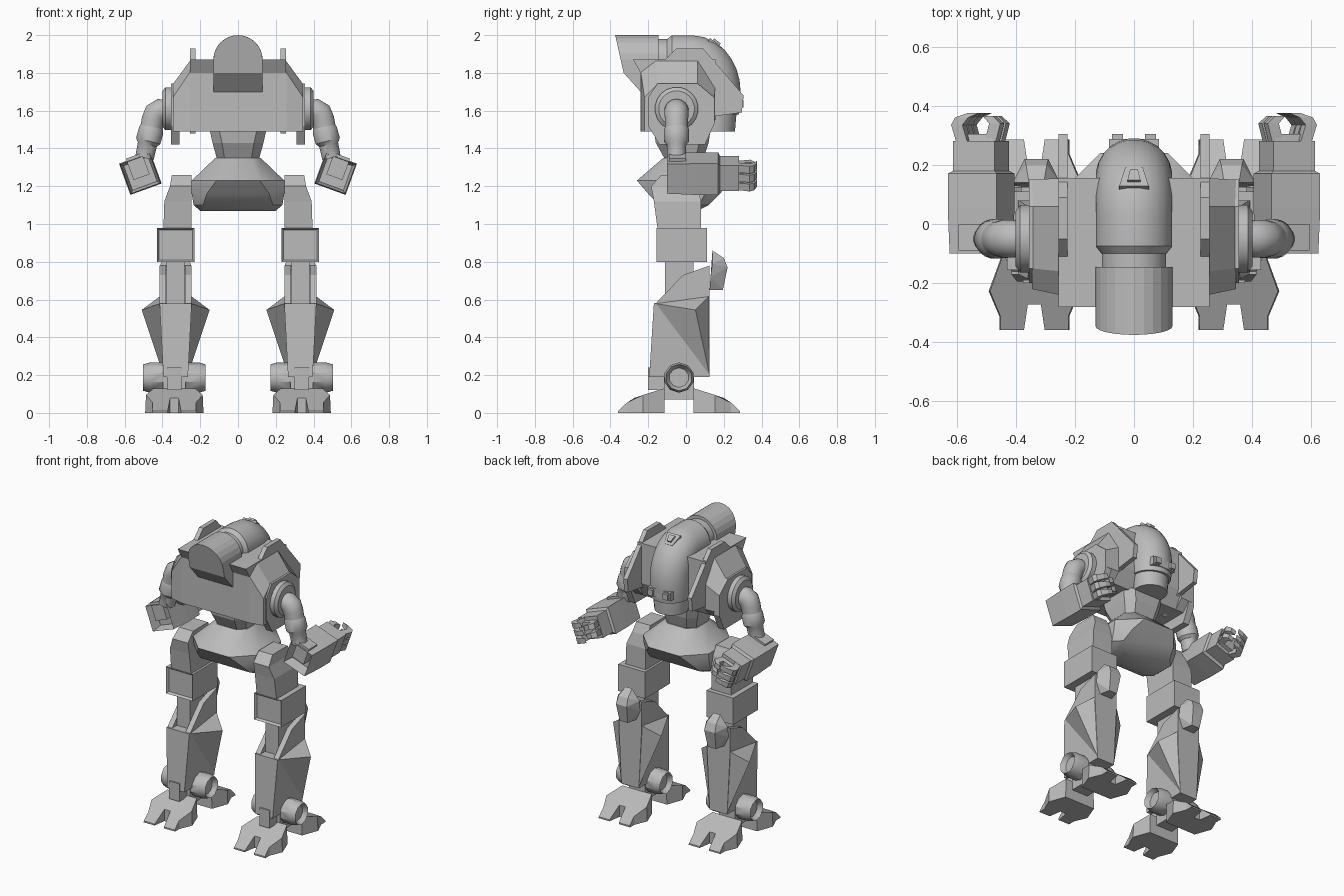
import bpy, bmesh, math
from mathutils import Vector, Matrix

old = bpy.data.objects.get("Cube")
if old:
    bpy.data.objects.remove(old, do_unlink=True)

grey = bpy.data.materials.new("plain grey")
grey.use_nodes = True
COLOUR = (.5, .5, .5, 1)
grey.diffuse_color = COLOUR
grey.node_tree.nodes["Principled BSDF"].inputs["Base Color"].default_value = COLOUR
ACROSS, ALONG = Vector((1, 0, 0)), Vector((0, 1, 0))


def finish(name, bm, mirror=False, smooth=False):
    """Turn a bmesh into an object, optionally mirrored to the other side."""
    bmesh.ops.recalc_face_normals(bm, faces=bm.faces)
    mesh = bpy.data.meshes.new(name)
    bm.to_mesh(mesh)
    bm.free()
    ob = bpy.data.objects.new(name, mesh)
    bpy.context.collection.objects.link(ob)
    mesh.materials.append(grey)
    if mirror:
        ob.modifiers.new("other_side", 'MIRROR').use_axis = (True, False, False)
    if smooth:
        bpy.ops.object.select_all(action='DESELECT')
        ob.select_set(True)
        bpy.context.view_layer.objects.active = ob
        bpy.ops.object.shade_smooth_by_angle(angle=math.radians(35))
    return ob


def loft(name, rings, mirror=False, smooth=False, recess=None):
    """Skin a row of equal rings and cap the ends; recess = (directions, border, depth)."""
    bm = bmesh.new()
    rows = [[bm.verts.new(p) for p in ring] for ring in rings]
    count = len(rows[0])
    for low, high in zip(rows, rows[1:]):
        for i in range(count):
            j = (i + 1) % count
            bm.faces.new((low[i], low[j], high[j], high[i]))
    bm.faces.new(rows[0])
    bm.faces.new(rows[-1])
    if recess:
        directions, border, depth = recess
        bmesh.ops.recalc_face_normals(bm, faces=bm.faces)
        faces = [f for f in bm.faces if any(f.normal.dot(d) > .9 for d in directions)]
        bmesh.ops.inset_individual(bm, faces=faces, thickness=border)
        for f in faces:
            bmesh.ops.translate(bm, verts=f.verts, vec=f.normal * -depth)
    return finish(name, bm, mirror, smooth)


def hull(name, points, mirror=True):
    bm = bmesh.new()
    for p in points:
        bm.verts.new(p)
    bmesh.ops.convex_hull(bm, input=bm.verts)
    bmesh.ops.dissolve_limit(bm, angle_limit=.02, verts=bm.verts, edges=bm.edges)
    return finish(name, bm, mirror)


def plate(name, outline, x0, x1, mirror=True):
    """Side outline (y, z) pushed across from x0 to x1."""
    return loft(name, [[(x, y, z) for y, z in outline] for x in (x0, x1)], mirror)


def block(name, x, y, z, mirror=True, recess=None):
    """Box given by its (low, high) range on each axis."""
    rings = [[(x[0], y[0], h), (x[1], y[0], h), (x[1], y[1], h), (x[0], y[1], h)] for h in z]
    return loft(name, rings, mirror, recess=recess)


def tube(name, stations, side=ALONG, sides=20, recess=None):
    """Round sections (point, radius) along a path that stays square to the side axis."""
    pts = [Vector(p) for p, r in stations]
    rings = []
    for i, (p, r) in enumerate(stations):
        way = pts[min(i + 1, len(pts) - 1)] - pts[max(i - 1, 0)]
        other = way.cross(side).normalized()
        rings.append([pts[i] + r * (side * math.cos(a) + other * math.sin(a))
                      for a in (math.tau * (k + .5) / sides for k in range(sides))])
    return loft(name, rings, side is ALONG, True, recess)


def octagon(z, x, y, cut, mid=0):
    """Level ring with cut corners."""
    corner = [(x, y - cut), (x - cut, y), (cut - x, y), (-x, y - cut),
              (-x, cut - y), (cut - x, -y), (x - cut, -y), (x, cut - y)]
    return [(a, b + mid, z) for a, b in corner]


# Torso and shoulders
plate("torso", [(-.24, 1.49), (-.24, 1.8), (-.28, 1.87), (.155, 1.87), (.155, 1.6), (.1, 1.49)],
      -.255, .255, False)
inner = [(-.24, 1.49), (-.24, 1.81), (-.16, 1.87), (.06, 1.87), (.155, 1.72), (.155, 1.55), (.1, 1.49)]
outer = [(-.22, 1.49), (-.22, 1.67), (-.15, 1.74), (.06, 1.74), (.15, 1.67), (.15, 1.55), (.1, 1.49)]
loft("shoulder", [[(.25, *p) for p in inner], [(.345, *p) for p in outer]], True)
plate("shoulder_guard", [(-.15, 1.745), (.06, 1.745), (.15, 1.67), (.15, 1.53), (.1, 1.42),
                         (-.14, 1.42), (-.2, 1.52), (-.2, 1.67)], .31, .355)
plate("side_fin", [(-.12, 1.86), (-.05, 1.93), (.09, 1.93), (.305, 1.68), (.295, 1.59),
                   (.15, 1.57), (0, 1.48)], .225, .255)

# Engine housing behind the cockpit
arch = [(.13 * math.cos(a), 1.87 + .13 * math.sin(a))
        for a in (math.pi * k / 12 for k in range(13))]
rim = arch + [(-.13, 1.8), (.13, 1.8)]
hull("engine_housing", [(x, -.33 - .225 * (z - 1.8), z) for x, z in rim]
     + [(x, -.145, z) for x, z in rim] + [(s * .13, -.24, 1.7) for s in (-1, 1)], False)
tube("engine_neck", [((0, -.16, 1.87), .11), ((0, -.06, 1.87), .11)], ACROSS, 24)

# Cockpit bends from level to upright
bend = [((0, .03 + .13 * math.sin(a), 1.7 + .17 * math.cos(a)), .13)
        for a in (math.pi / 2 * k / 7 for k in range(8))]
tube("cockpit", [((0, -.1, 1.87), .11), ((0, -.075, 1.87), .13)] + bend
     + [((0, .16, 1.65), .13), ((0, .157, 1.585), .125)], ACROSS, 24)
tube("cockpit_chin", [((0, .155, 1.61), .112), ((0, .155, 1.57), .112), ((0, .155, 1.49), .105)], ACROSS, 24)

# Roof hatch and sensor strip
slope = Matrix.Translation((0, .152, 1.95)) @ Matrix.Rotation(math.radians(-38), 4, 'X')
for name, w, d, h in (("hatch", .05, .04, .012), ("hatch_knob", .022, .022, .024)):
    loft(name, [[slope @ Vector((x, y, z)) for x, y in ((-w, -d), (w, -d), (w * .6, d), (-w * .6, d))]
                for z in (-.04, h)])
block("sensor_strip", (-.085, .085), (.2, .288), (1.61, 1.665), False)
block("sensor", (.038, .075), (.25, .305), (1.618, 1.657))

# Waist and pelvis
loft("waist", [octagon(1.34, .11, .1, .04, -.01), octagon(1.43, .135, .14, .05, -.02),
               octagon(1.5, .15, .15, .05, -.02)])
loft("pelvis", [octagon(1.07, .2, .07, .03, -.01), octagon(1.1, .235, .13, .05, -.01),
                octagon(1.16, .245, .19, .08, -.01), octagon(1.23, .245, .25, .13, -.01),
                octagon(1.35, .12, .11, .05, -.01)], smooth=True)

# Arms
tube("shoulder_ring", [((.34, -.05, 1.61), .115), ((.385, -.05, 1.61), .115), ((.4, -.05, 1.61), .095)])
tube("upper_arm", [((.38, -.05, 1.6), .06), ((.41, -.05, 1.6), .064), ((.435, -.05, 1.585), .065),
                   ((.448, -.05, 1.555), .062), ((.46, -.05, 1.5), .06)])
tube("elbow_cuff", [((.455, -.05, 1.515), .06), ((.46, -.05, 1.495), .067), ((.475, -.05, 1.44), .067),
                    ((.48, -.05, 1.42), .052), ((.495, -.05, 1.35), .05)])

# Forearm and hand share one tilted frame
tilt = Matrix.Translation((.517, 0, 1.267)) @ Matrix.Rotation(math.radians(20), 4, 'Y')


def square(y, w, h, x=0, z=0):
    return [tilt @ Vector((x + a * w, y, z + b * h)) for a, b in ((-1, -1), (1, -1), (1, 1), (-1, 1))]


loft("forearm", [square(-.1, .083, .083), square(.05, .088, .088), square(.17, .088, .088),
                 square(.18, .075, .072), square(.28, .075, .072)], True, recess=([-ALONG], .02, .07))
loft("elbow_strut", [square(-.09, .045, .06, 0, .04), square(.0, .045, .06, 0, .04)], True)
loft("palm", [square(.27, .06, .05), square(.305, .055, .045)], True)
for z in (-.05, 0, .05):
    loft("finger", [square(.28, .02, .02, .045, z), square(.335, .02, .021, .062, z),
                    square(.36, .024, .02, .045, z), square(.375, .02, .016, .005, z)], True)
for z in (-.028, .028):
    loft("thumb", [square(.28, .02, .019, -.05, z), square(.34, .02, .019, -.066, z),
                   square(.365, .018, .016, -.04, z)], True)

# Legs, with MID the leg centre line
MID = .33
loft("thigh", [[(.245, a, z), (w, a, z), (w, b, z), (.245, b, z)] for a, b, w, z in
               ((-.15, .08, .395, .97), (-.17, .08, .39, 1.12), (-.185, .06, .36, 1.2), (-.13, .03, .35, 1.26))], True)
block("knee_box", (.23, .43), (-.155, .11), (.8, .98), recess=([-ALONG], .015, .015))
block("knee_strut", (MID - .048, MID + .048), (-.11, .04), (.56, .82))
hull("knee_pad", [(MID + s * w, y, z) for s in (-1, 1) for w, y, z in
                  ((.025, .14, .86), (.035, .2, .82), (.04, .22, .77), (.03, .195, .65),
                   (.045, .125, .65), (.08, .13, .72), (.08, .14, .79))])
loft("calf", [[(MID - w, a, z), (MID + w, a, z), (MID + w, .125, z), (MID - w, .125, z)]
              for w, a, z in ((.065, -.195, .19), (.085, -.17, .58))], True)
for s in (-1, 1):
    plate("calf_cheek", [(-.17, .57), (-.015, .73), (.125, .78), (.125, .57)], MID + s * .05, MID + s * .085)
    hull("calf_wing", [(MID + s * w, y, z) for w, y, z in
                       ((.08, -.17, .58), (.08, .125, .62), (.18, .05, .545), (.065, .125, .2), (.04, .1, .4))])
block("calf_front", (MID - .06, MID + .06), (.085, .125), (.57, .76))

# Ankle
FOOT, MIDDLE = .337, -.037
tube("ankle_drum", [((FOOT + x, MIDDLE, .187), r) for x, r in
                    ((-.165, .07), (-.13, .08), (-.06, .08), (.06, .08), (.13, .08), (.165, .07))],
     sides=10, recess=([ACROSS, -ACROSS], .018, .03))
block("ankle_block", (FOOT - .06, FOOT + .06), (MIDDLE - .08, MIDDLE + .08), (.07, .2))
block("ankle_clasp", (FOOT - .038, FOOT + .038), (-.2, -.1), (.12, .24))

# Feet: half of a two-toed plan (across, along, height), repeated four ways
half = [(0, .078, .13), (.11, .078, .13), (.15, .19, .095), (.115, .275, .055), (.115, .322, 0.01),
        (.035, .322, 0.01), (.022, .235, .08), (0, .235, .08)]
for along in (-1, 1):
    for s in (-1, 1):
        loft("toe", [[(FOOT + s * x * 1.03, MIDDLE + along * y, 0) for x, y, z in half],
                     [(FOOT + s * x, MIDDLE + along * y, z) for x, y, z in half]], True)
